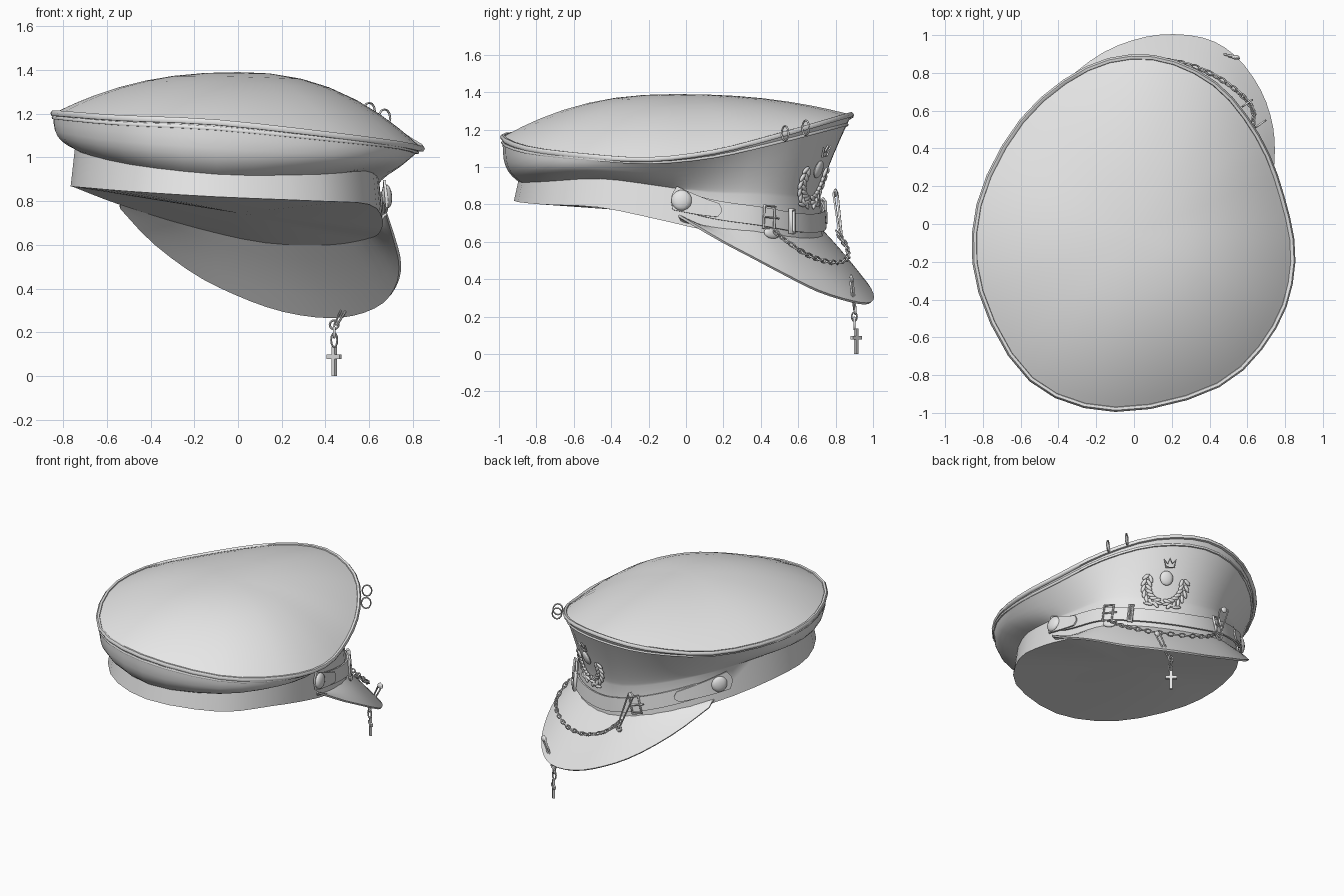
import bpy, bmesh, math
from math import sin, cos, pi, radians, floor
from mathutils import Vector, Matrix

if "Cube" in bpy.data.objects:
    bpy.data.objects.remove(bpy.data.objects["Cube"])

grey = bpy.data.materials.new("plain grey")
grey.use_nodes = True
grey.diffuse_color = (0.8, 0.8, 0.8, 1)
grey.node_tree.nodes["Principled BSDF"].inputs["Base Color"].default_value = (0.8, 0.8, 0.8, 1)

# Matching stations round the crown rim, the band's lower edge, and the visor edge
RIM = [Vector(p) for p in (
    (.85, -.2, 1.04), (.79, .15, 1.08), (.66, .47, 1.16), (.43, .75, 1.24), (.1, .89, 1.28),
    (-.25, .83, 1.25), (-.6, .55, 1.2), (-.83, .1, 1.2), (-.82, -.36, 1.2),
    (-.55, -.83, 1.18), (-.1, -.99, 1.16), (.45, -.86, 1.1), (.75, -.55, 1.06))]
BASE = [Vector(p) for p in (
    (.66, -.15, .72), (.65, .12, .66), (.6, .4, .63), (.42, .61, .6), (.12, .73, .61),
    (-.2, .69, .68), (-.53, .45, .78), (-.74, .05, .86), (-.74, -.36, .865),
    (-.5, -.77, .845), (-.1, -.92, .82), (.38, -.77, .8), (.6, -.47, .785))]
PEAK = [Vector(p) for p in (
    (.68, -.04, .74), (.72, .18, .61), (.74, .35, .52), (.73, .52, .43), (.67, .7, .34),
    (.55, .87, .285), (.4, .97, .27), (.2, 1, .3), (0, .97, .37), (-.2, .88, .47),
    (-.4, .71, .62), (-.54, .5, .77))]
N = len(RIM)

def spline(pts, u, loop=True):
    """Smooth curve through the points."""
    i, n = floor(u), len(pts)
    f = u - i
    a, b, c, d = (pts[k % n] if loop else pts[min(max(k, 0), n - 1)] for k in range(i - 1, i + 3))
    return b + (c - a) * f / 2 + (a - b * 2.5 + c * 2 - d / 2) * f * f + (b * 3 - a - c * 3 + d) * f ** 3 / 2

def levels(u):
    """Band bottom, band top, crown rim and facing at a station."""
    b, r = spline(BASE, u), spline(RIM, u)
    facing = r.x * .37 + r.y * .93
    s = Vector((b.x * .975, b.y * .975, b.z + .17 + .075 * facing - .05 * min(b.x, 0)))
    return b, s, Vector((r.x * .988, r.y * .99, r.z)), facing

def wall(u, t):
    """Side wall: t runs -1..0 up the band and 0..1 up the crown."""
    b, s, r, facing = levels(u)
    if t < 0:
        return s.lerp(b, -t)
    w = min(max(.5 - facing * 1.6, 0), 1)
    p = s.lerp(r, w * (1 - (1 - min(t, 1)) ** 4) + (1 - w) * t ** 1.2)
    p.z = s.z + (r.z - s.z) * t
    return p

def frame(u, z, off=0.0, turn=0.0):
    """Axes on the wall: X along it, -Y outward, Z up it."""
    b, s, r, _ = levels(u)
    t = (z - s.z) / (r.z - s.z) if z > s.z else (z - s.z) / (s.z - b.z)
    x = (wall(u + .05, t) - wall(u - .05, t)).normalized()
    n = x.cross(wall(u, t + .04) - wall(u, t - .04)).normalized()
    m = Matrix((x, -n, x.cross(-n))).transposed().to_4x4()
    return Matrix.Translation(wall(u, t) + n * off) @ m @ Matrix.Rotation(turn, 4, 'Y')

def finish(ob, angle=40):
    """Link, apply to a plain mesh, colour and smooth."""
    bpy.context.collection.objects.link(ob)
    ob.data.materials.append(grey)
    bpy.ops.object.select_all(action='DESELECT')
    ob.select_set(True)
    bpy.context.view_layer.objects.active = ob
    bpy.ops.object.convert(target='MESH')
    bpy.ops.object.shade_smooth_by_angle(angle=radians(angle))

def from_bmesh(name, bm, thick=0):
    bmesh.ops.recalc_face_normals(bm, faces=bm.faces)
    me = bpy.data.meshes.new(name)
    bm.to_mesh(me)
    bm.free()
    ob = bpy.data.objects.new(name, me)
    if thick:
        mod = ob.modifiers.new("thickness", 'SOLIDIFY')
        mod.thickness, mod.offset = thick, 0
    finish(ob)

def loft(name, rows, loop=False, ends=(), thick=0):
    """Skin over rows of points, with optional end fans."""
    bm = bmesh.new()
    vs = [[bm.verts.new(p) for p in row] for row in rows]
    n = len(rows[0])
    for a, b in zip(vs, vs[1:]):
        for i in range(n if loop else n - 1):
            j = (i + 1) % n
            bm.faces.new((a[i], a[j], b[j], b[i]))
    for row, tip in zip((vs[0], vs[-1]), ends):
        c = bm.verts.new(tip)
        for i in range(n):
            bm.faces.new((row[i], row[(i + 1) % n], c))
    from_bmesh(name, bm, thick)

def tubes(name, paths, r, closed=True):
    """Round wire along one or more paths."""
    cu = bpy.data.curves.new(name, 'CURVE')
    cu.dimensions = '3D'
    cu.bevel_depth, cu.bevel_resolution, cu.use_fill_caps = r, 1, True
    for path in paths:
        sp = cu.splines.new('POLY')
        sp.points.add(len(path) - 1)
        for q, p in zip(sp.points, path):
            q.co = (*p, 1)
        sp.use_cyclic_u = closed
    finish(bpy.data.objects.new(name, cu), 60)

def blobs(name, mats):
    bm = bmesh.new()
    for m in mats:
        bmesh.ops.create_uvsphere(bm, u_segments=12, v_segments=8, radius=1, matrix=m)
    from_bmesh(name, bm)

def size(x, y, z):
    return Matrix.Diagonal((x, y, z, 1))

def oval(m, a, b, n=12):
    return [m @ Vector((a * cos(k * 2 * pi / n), 0, b * sin(k * 2 * pi / n))) for k in range(n)]

def box_loop(m, a, b):
    return [m @ Vector(p) for p in ((-a, 0, -b), (a, 0, -b), (a, 0, b), (-a, 0, b))]

# Cap body: band, flared crown side and domed top
us = [k / 3 for k in range(N * 3)]
rows = [[wall(u, t) for u in us] for t in (-1, -.5, 0, .05, .12, .22, .35, .5, .7, .85, 1)]
rim, top = rows[-1], Vector((0, -.06, 1.39))
for t in (.95, .88, .78, .65, .5, .35, .18):
    ring = [top.lerp(edge, t) for edge in rim]
    for p, edge in zip(ring, rim):
        p.z = edge.z + (top.z - edge.z) * (1 - t ** 2.3)
    rows.append(ring)
loft("cap_body", rows, True, ((0, 0, .745), top))
tubes("rim_piping", [rim], .015)
tubes("rim_lower_piping", [[wall(u, .88) for u in us]], .009)

# Visor
visor = [[] for v in range(5)]
for k in range(31):
    s = k / 30
    inner = spline(BASE, .45 + 5.6 * s) * .985 + Vector((0, 0, .03))
    outer = spline(PEAK, s * (len(PEAK) - 1), False)
    for v, row in enumerate(visor):
        row.append(inner.lerp(outer, v / 4) + Vector((0, 0, .008 * sin(pi * v / 4))))
loft("visor", visor, thick=.014)

# Strap with rounded end tabs
def strap_z(u):
    return spline(BASE, u).z + .1 + .03 * ((u - 3.2) / 2.8) ** 2

def ribbon(name, u0, u1, off, half0, half1, steps):
    lo, hi = [], []
    for k in range(steps + 1):
        s = k / steps
        u = u0 + (u1 - u0) * s
        m = frame(u, strap_z(u), off)
        h = (half0 + (half1 - half0) * s) * min(1, .25 + 3 * math.sqrt(min(s, 1 - s)))
        lo.append(m @ Vector((0, 0, -h)))
        hi.append(m @ Vector((0, 0, h)))
    loft(name, [lo, hi], thick=.012)

ribbon("strap", .45, 6.1, .014, .05, .05, 44)
ribbon("right_tab", .25, 1.25, .024, .066, .035, 16)
ribbon("left_tab", 6.3, 5.4, .024, .066, .035, 16)
blobs("strap_buttons", [frame(u, strap_z(u), .03) @ size(.055, .024, .055) for u in (.45, 6.1)])
for name, u in (("right_buckle", 2.15), ("left_buckle", 4.7)):
    m = frame(u, strap_z(u), .028)
    tubes(name, [box_loop(m, .033, .06)], .008)
    tubes(name + "_prong", [[m @ Vector((-.04, 0, 0)), m @ Vector((.06, 0, 0))]], .006, False)
tubes("strap_keeper", [box_loop(frame(2.68, strap_z(2.68), .028), .01, .06)], .014)

# Badge: wreath, medallion and small crown
BADGE = 3.38
leaves = []
for side in (-1, 1):
    for k in range(7):
        a = radians(18 + 15 * k)
        for lean, r in ((-.6, .15), (.6, .11)):
            leaves.append(frame(BADGE + side * r * sin(a) / .33, .94 - r * cos(a), .012,
                                side * (pi / 2 - a + lean)) @ size(.013, .01, .029))
    for k in range(3):
        leaves.append(frame(BADGE + side * (.03 + .035 * k) / .33, .81 - .006 * k, .012, side * 1.4)
                      @ size(.011, .01, .032))
blobs("badge_wreath", leaves)
blobs("badge_medallion", [frame(BADGE, .99, .01) @ size(.045, .016, .05)])
crown = [(-.028, -.025), (-.04, .025), (-.016, 0), (0, .034), (.016, 0), (.04, .025), (.028, -.025)]
m = frame(BADGE, 1.085, .012)
tubes("badge_crown", [[m @ Vector((x, 0, z)) for x, z in crown]], .005)

# Chain draped over the visor
drape = [Vector(p) for p in ((.62, .48, .65), (.63, .6, .56), (.55, .7, .51), (.4, .8, .49),
                             (.22, .86, .51), (.06, .86, .57), (-.03, .81, .65))]
links = []
for k in range(29):
    u = (k + .5) / 29 * (len(drape) - 1)
    p = spline(drape, u, False)
    d = (spline(drape, u + .05, False) - p).to_track_quat('Z', 'Y').to_matrix().to_4x4()
    turn = Matrix.Rotation(pi / 2 * (k % 2) + .6, 4, 'Z')
    links.append(oval(Matrix.Translation(p) @ d @ turn, .012, .024, 10))
tubes("visor_chain", links, .0045)
blobs("chain_stud", [frame(2.2, .645, .025) @ size(.05, .015, .03)])

# Safety pins: bent wire with a coil and a cap
for name, low, high, w in (("band_pin", (-.04, .835, .61), (-.14, .81, .86), .055),
                           ("visor_pin", (.44, .905, .235), (.52, .89, .4), .035)):
    low, high, side = Vector(low), Vector(high), Vector((w, -w * .4, 0))
    tubes(name, [[low, low + side * .4, high + side, high + side * .5 + Vector((0, 0, .02)), high]], .006)
    tubes(name + "_coil", [oval(Matrix.Translation(low), .02, .02)], .006)
    blobs(name + "_cap", [Matrix.Translation(high + side * .5) @ size(.022, .012, .02)])

# Hanging cross
hang, quarter = Matrix.Translation((.44, .9, .165)), Matrix.Rotation(pi / 2, 4, 'Z')
tubes("cross_links", [oval(hang, .014, .032),
                      oval(Matrix.Translation((0, 0, .035)) @ hang @ quarter, .014, .025)], .005)
bm = bmesh.new()
slant = Matrix.Rotation(radians(-40), 4, 'Z')
for z, dims in ((.068, (.02, .016, .136)), (.088, (.076, .016, .02))):
    bmesh.ops.create_cube(bm, size=1, matrix=Matrix.Translation((.44, .91, z)) @ slant @ size(*dims))
from_bmesh("hanging_cross", bm)

# Rings through the crown rim
tubes("rim_rings", [oval(Matrix.Translation(p) @ Matrix.Rotation(radians(35), 4, 'Z'), .032, .04)
                    for p in ((.67, .53, 1.18), (.6, .64, 1.21))], .005)
